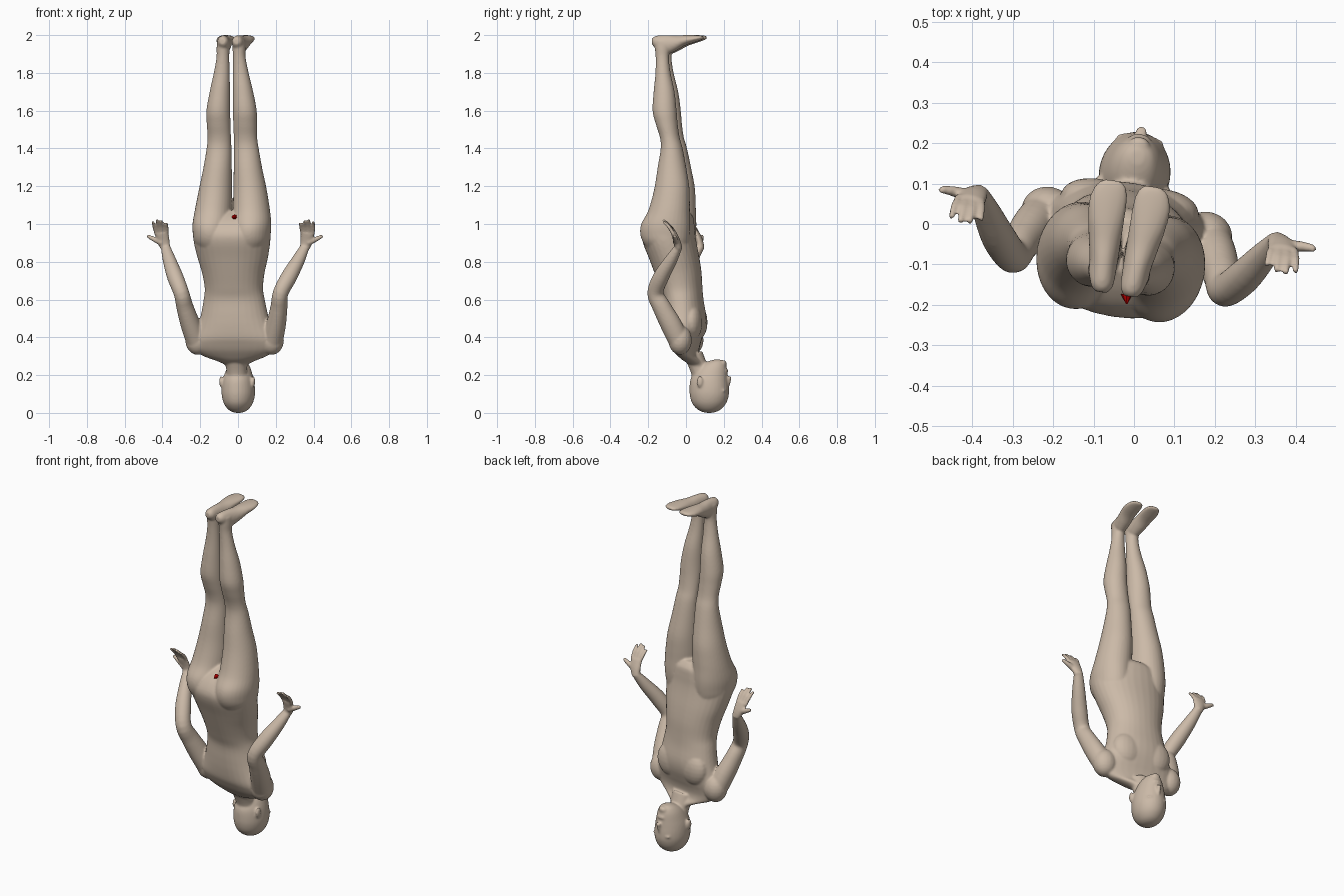
import bpy, bmesh, math
from mathutils import Vector, Matrix

SEG = 32
TURN, SHIFT = math.radians(-9), -0.018
bm = bmesh.new()


def material(name, rgb):
    m = bpy.data.materials.new(name)
    m.diffuse_color = (*rgb, 1)
    return m


def catmull(rows, steps=4):
    out = []
    for i in range(len(rows) - 1):
        p = [rows[max(i - 1, 0)], rows[i], rows[i + 1], rows[min(i + 2, len(rows) - 1)]]
        for k in range(steps):
            t = k / steps
            out.append([0.5 * (2 * b + (c - a) * t + (2 * a - 5 * b + 4 * c - d) * t * t
                               + (3 * b - a - 3 * c + d) * t ** 3) for a, b, c, d in zip(*p)])
    return out + [list(rows[-1])]


def skin(rings):
    """Closed solid through a list of point rings."""
    vs = [[bm.verts.new(p) for p in r] for r in rings]
    n = len(vs[0])
    fs = [bm.faces.new((a[j], a[(j + 1) % n], b[(j + 1) % n], b[j]))
          for a, b in zip(vs, vs[1:]) for j in range(n)]
    fs += [bm.faces.new(vs[0][::-1]), bm.faces.new(vs[-1])]
    bmesh.ops.recalc_face_normals(bm, faces=fs)


def loft(rows, side=1, axis='z', power=2.0):
    """Rows: position, centre x, half width, low and high of the other axis."""
    rings = []
    for t, cx, r, lo, hi in catmull(rows):
        ring = []
        for j in range(SEG):
            a = 2 * math.pi * j / SEG
            c, s = math.cos(a), math.sin(a)
            x = side * (cx + r * math.copysign(abs(c) ** (2 / power), c))
            w = (lo + hi) / 2 + (hi - lo) / 2 * math.copysign(abs(s) ** (2 / power), s)
            ring.append((x, w, t) if axis == 'z' else (x, t, w))
        rings.append(ring)
    skin(rings)


def tube(rows, side=1, seg=16):
    """Rows: x, y, z, half width across x, half thickness."""
    pts = catmull(rows)
    rings = []
    for i, p in enumerate(pts):
        tan = (Vector(pts[min(i + 1, len(pts) - 1)][:3]) - Vector(pts[max(i - 1, 0)][:3])).normalized()
        ref = Vector((1, 0, 0)) if abs(tan.x) < 0.8 else Vector((0, 0, 1))
        u = (ref - tan * ref.dot(tan)).normalized()
        v = tan.cross(u)
        ring = []
        for j in range(seg):
            a = 2 * math.pi * j / seg
            q = Vector(p[:3]) + u * p[3] * math.cos(a) + v * p[4] * math.sin(a)
            ring.append((side * q.x, q.y, q.z))
        rings.append(ring)
    skin(rings)


def blob(x, y, z, rx, ry, rz):
    bmesh.ops.create_uvsphere(bm, u_segments=20, v_segments=12, radius=1,
                              matrix=Matrix.Translation((x, y, z)) @ Matrix.Diagonal((rx, ry, rz, 1)))


# torso, from neck base (low) to crotch (high)
loft([(z, 0, w, b, f) for z, w, b, f in [
    (.235, .05, .035, .11), (.258, .066, .015, .10), (.28, .115, -.015, .085), (.30, .168, -.035, .068),
    (.33, .212, -.06, .062), (.365, .228, -.08, .068), (.40, .222, -.095, .08), (.46, .197, -.105, .098),
    (.52, .179, -.11, .102), (.60, .163, -.115, .09), (.66, .155, -.135, .085), (.74, .166, -.165, .08),
    (.82, .187, -.195, .068), (.90, .203, -.226, .052), (.95, .205, -.23, .044), (1.0, .19, -.205, .04),
    (1.04, .15, -.165, .034), (1.07, .08, -.12, .01)]], power=2.15)

# neck and head
tube([(0, .095, .17, .058, .058), (0, .072, .23, .055, .048), (0, .04, .31, .065, .05)], seg=24)
loft([(z, 0, w, b, f) for z, w, b, f in [
    (.0, .008, .115, .135), (.005, .032, .088, .16), (.02, .055, .06, .188), (.05, .076, .034, .214),
    (.09, .087, .022, .228), (.13, .088, .02, .229), (.17, .083, .023, .225), (.20, .075, .035, .222),
    (.235, .063, .06, .218), (.257, .051, .085, .212), (.273, .036, .12, .202), (.282, .016, .15, .185)]])

# face
tube([(0, .222, .135, .008, .008), (0, .229, .165, .010, .011), (0, .233, .193, .015, .012)])
blob(0, .214, .222, .026, .012, .012)
blob(0, .200, .262, .026, .018, .018)

for s in (-1, 1):
    # brow, eye, ear, chest
    blob(s * .034, .206, .118, .028, .016, .009)
    blob(s * .033, .202, .142, .015, .015, .010)
    blob(s * .086, .088, .165, .010, .018, .030)
    blob(s * .085, .048, .48, .088, .052, .095)
    # leg with buttock
    loft([(.84, .09, .07, -.17, .02), (.90, .1, .098, -.212, .03), (.95, .104, .103, -.228, .036),
          (1.0, .106, .103, -.222, .038), (1.06, .103, .099, -.19, .036), (1.12, .098, .094, -.17, .035),
          (1.2, .091, .086, -.152, .031), (1.3, .081, .075, -.138, .013), (1.4, .073, .066, -.123, -.007),
          (1.46, .07, .062, -.128, -.024), (1.53, .071, .063, -.15, -.034), (1.6, .071, .063, -.167, -.04),
          (1.7, .062, .054, -.163, -.052), (1.8, .051, .042, -.155, -.075), (1.88, .044, .034, -.155, -.085),
          (1.93, .043, .034, -.16, -.08), (1.97, .043, .032, -.165, -.07)], s)
    # foot, heel to toes
    loft([(-.176, .037, .016, 1.95, 1.983), (-.155, .038, .029, 1.93, 1.996), (-.10, .042, .035, 1.90, 2.0),
          (-.05, .047, .040, 1.915, 1.998), (0, .052, .045, 1.943, 2.0), (.05, .054, .047, 1.96, 2.0),
          (.085, .052, .039, 1.972, 1.998), (.102, .05, .023, 1.98, 1.994)], s, 'y')
    # shoulder and arm
    blob(s * .198, 0, .385, .066, .062, .078)
    tube([(.200, 0, .37, .056, .056), (.230, -.045, .47, .052, .056), (.252, -.09, .56, .045, .049),
          (.266, -.122, .635, .041, .043), (.305, -.085, .72, .043, .042), (.346, -.025, .81, .035, .033),
          (.374, .02, .88, .025, .020)], s, 24)
    # palm, fingers, thumb
    tube([(.372, .02, .87, .025, .02), (.384, .012, .91, .034, .018), (.390, -.005, .955, .038, .014)], s)
    for i, reach in enumerate((.8, .98, 1.03, .9)):
        x = .364 + .0185 * i
        dx = -.006 + .006 * i
        tube([(x, 0, .945, .011, .011), (x + dx * .6, -.025 * reach, .945 + .042 * reach, .010, .010),
              (x + dx, -.058 * reach, .945 + .075 * reach, .008, .008)], s, 10)
    tube([(.392, .008, .900, .016, .016), (.435, .013, .920, .014, .014), (.471, .012, .938, .009, .009)], s, 10)

# merge all into one smooth skin
me = bpy.data.meshes.new("body")
bm.to_mesh(me)
bm.free()
body = bpy.data.objects.new("body", me)
bpy.context.collection.objects.link(body)
body.rotation_euler.z = TURN
body.location.x = SHIFT
me.materials.append(material("skin", (.60, .49, .39)))
rm = body.modifiers.new("blend", 'REMESH')
rm.mode = 'VOXEL'
rm.voxel_size = .0055
rm.use_smooth_shade = True
sm = body.modifiers.new("soften", 'SMOOTH')
sm.factor = .5
sm.iterations = 8

# small red cone at the back
bpy.ops.mesh.primitive_cone_add(vertices=8, radius1=.015, radius2=.002, depth=.025,
                                location=(-.018, -.185, 1.035), rotation=(math.radians(90), 0, 0))
marker = bpy.context.object
marker.name = "red_cone"
marker.data.materials.append(material("red", (.7, 0, 0)))
